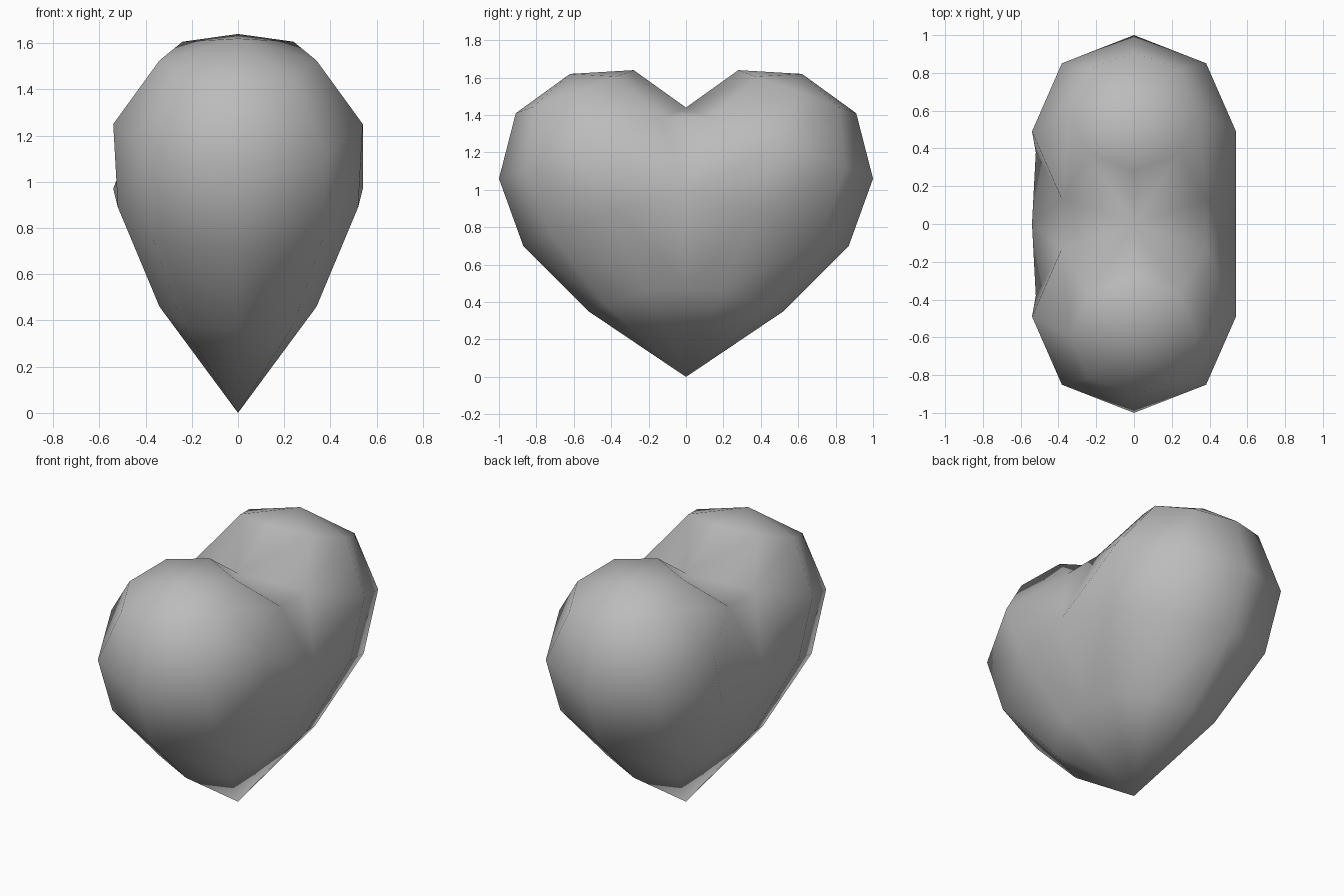
import bpy
import bmesh
from math import cos, sin, pi

cube = bpy.data.objects.get("Cube")
if cube:
    bpy.data.objects.remove(cube, do_unlink=True)

grey = bpy.data.materials.new("plain_grey")
grey.use_nodes = True
colour = (0.5, 0.5, 0.5, 1)
grey.diffuse_color = colour
grey.node_tree.nodes["Principled BSDF"].inputs["Base Color"].default_value = colour


def ring(outer, centre, half_width, count):
    """Points of a tilted eight-sided ring, from its outer end inwards."""
    (oy, oz), (cy, cz) = outer, centre
    points = []
    for i in range(count):
        a = i * pi / 4
        points.append((half_width * sin(a), cy + (oy - cy) * cos(a), cz + (oz - cz) * cos(a)))
    return points


# Rings of one lobe, from crown to point
crown = (0, 0.62, 1.62)
tip = (0, 0, 0)
upper = ring((0.91, 1.41), (0.595, 1.525), 0.34, 5)
middle = ring((1.0, 1.06), (0.49, 1.25), 0.54, 4) + [(0, 0, 1.44)]
lower = ring((0.87, 0.70), (0.38, 0.89), 0.52, 3) + [(0.54, 0, 0.97)]
bottom = ring((0.52, 0.35), (0.20, 0.46), 0.34, 3) + [(0.34, 0, 0.47)]


def quarter_faces(ridge):
    """Faces of one quarter; ridge picks how the valley side is folded."""
    faces = []
    for i in range(4):
        faces.append((crown, upper[i], upper[i + 1]))
        faces.append((upper[i], middle[i], middle[i + 1], upper[i + 1]))
    for i in range(3):
        if i < 2:
            faces.append((middle[i], lower[i], lower[i + 1], middle[i + 1]))
        faces.append((lower[i], bottom[i], bottom[i + 1], lower[i + 1]))
        faces.append((bottom[i], tip, bottom[i + 1]))
    if ridge:
        faces += [(middle[2], lower[2], lower[3]), (middle[2], lower[3], middle[3])]
    else:
        faces += [(middle[2], lower[2], middle[3]), (lower[2], lower[3], middle[3])]
    # Half of the web that joins the two lobes
    web = (middle[3][0], 0, middle[3][2])
    faces += [(middle[3], lower[3], web), (middle[3], web, middle[4])]
    return faces


# Mirror the quarter to all four sides and weld the seams
bm = bmesh.new()
for sx in (1, -1):
    for sy in (1, -1):
        for face in quarter_faces(sx > 0):
            bm.faces.new([bm.verts.new((sx * x, sy * y, z)) for x, y, z in face])
bmesh.ops.remove_doubles(bm, verts=bm.verts, dist=0.001)

# Drop the helper points midway along the web
bmesh.ops.dissolve_verts(bm, verts=[
    v for v in bm.verts if abs(v.co.y) < 0.001 and abs(v.co.z - middle[3][2]) < 0.001])
bmesh.ops.triangulate(bm, faces=[f for f in bm.faces if len(f.verts) > 4])
bmesh.ops.recalc_face_normals(bm, faces=bm.faces)
for face in bm.faces:
    face.smooth = True

mesh = bpy.data.meshes.new("heart_body")
bm.to_mesh(mesh)
bm.free()
mesh.materials.append(grey)
heart = bpy.data.objects.new("heart_body", mesh)
bpy.context.collection.objects.link(heart)
